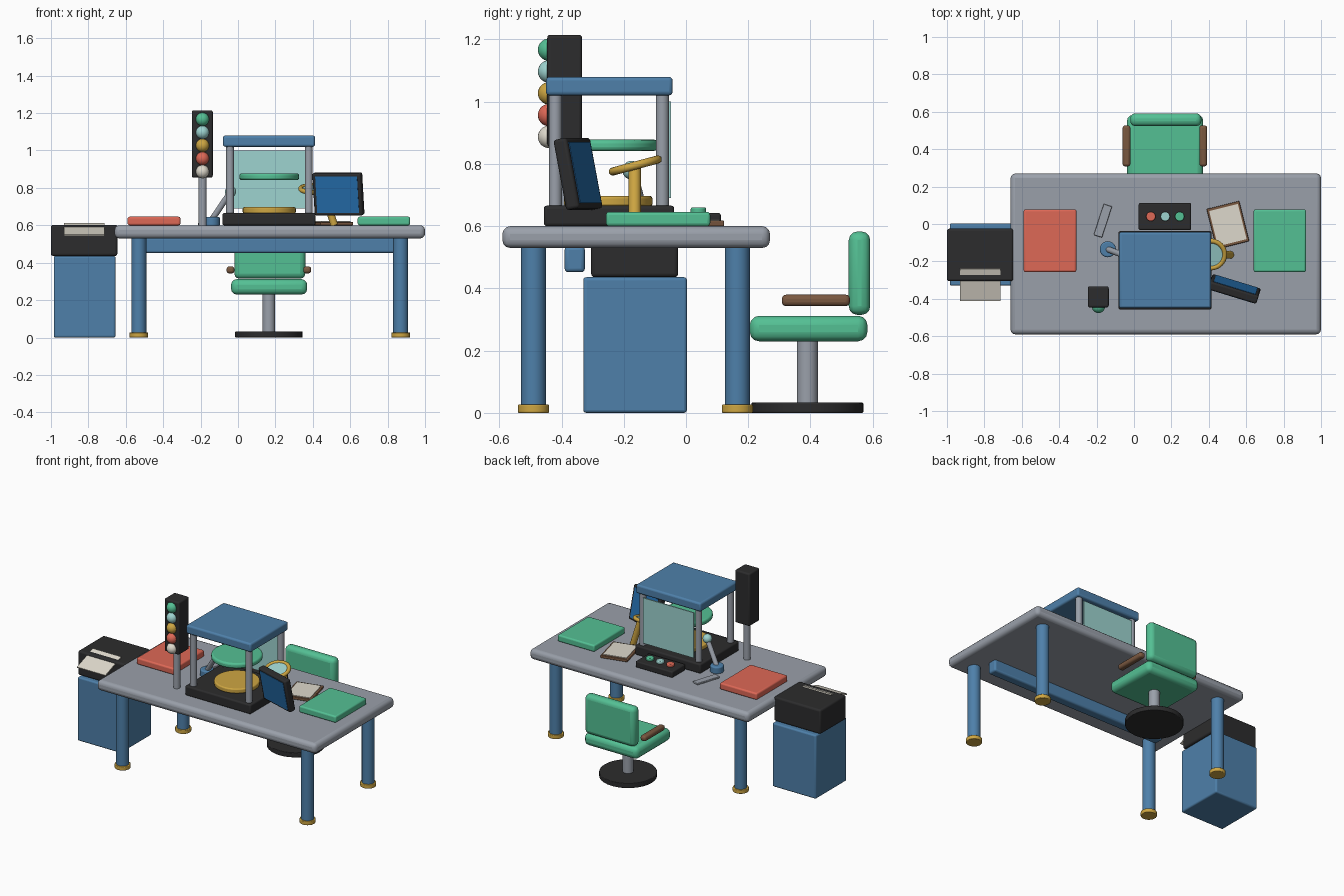
import bpy
from math import radians
from mathutils import Vector

if "Cube" in bpy.data.objects:
    bpy.data.objects.remove(bpy.data.objects["Cube"])


def make_material(name, rgb):
    linear = [(c / 255 / 12.92 if c < 11 else ((c / 255 + 0.055) / 1.055) ** 2.4) for c in rgb]
    m = bpy.data.materials.new(name)
    m.use_nodes = True
    m.diffuse_color = (*linear, 1)
    bsdf = m.node_tree.nodes["Principled BSDF"]
    bsdf.inputs["Base Color"].default_value = (*linear, 1)
    bsdf.inputs["Roughness"].default_value = 0.6
    return m


BLUE = make_material("steel blue", (78, 128, 170))
GREY = make_material("metal grey", (154, 160, 170))
GREEN = make_material("mint green", (84, 192, 148))
RED = make_material("coral red", (222, 104, 86))
GOLD = make_material("brass gold", (206, 166, 66))
BLACK = make_material("charcoal", (44, 44, 45))
CREAM = make_material("paper cream", (222, 217, 204))
GLASS = make_material("pale teal", (158, 212, 208))
BROWN = make_material("wood brown", (122, 88, 64))
SCREEN = make_material("screen blue", (38, 112, 176))


def finish(name, mat, bevel=0, segments=3):
    ob = bpy.context.object
    ob.name = ob.data.name = name
    ob.data.materials.append(mat)
    if bevel:
        mod = ob.modifiers.new("Bevel", "BEVEL")
        mod.width = bevel
        mod.segments = segments
        mod.limit_method = "ANGLE"
    bpy.ops.object.shade_smooth_by_angle(angle=radians(35))
    return ob


def box(name, mat, x, y, z, bevel=0.008, spin=0, tilt=0):
    """Box from (min, max) ranges on each axis, turned about its centre."""
    ranges = (x, y, z)
    centre = [(a + b) / 2 for a, b in ranges]
    bpy.ops.mesh.primitive_cube_add(size=1, location=centre)
    ob = bpy.context.object
    ob.scale = [b - a for a, b in ranges]
    bpy.ops.object.transform_apply(location=False, rotation=False, scale=True)
    ob.rotation_euler = (radians(tilt), 0, radians(spin))
    return finish(name, mat, bevel)


def rod(name, mat, start, end, radius, bevel=0, sides=32):
    """Cylinder running between two points."""
    start, end = Vector(start), Vector(end)
    axis = end - start
    bpy.ops.mesh.primitive_cylinder_add(vertices=sides, radius=radius, depth=axis.length,
                                        location=(start + end) / 2)
    bpy.context.object.rotation_euler = axis.to_track_quat("Z", "Y").to_euler()
    return finish(name, mat, bevel)


def post(name, mat, x, y, low, high, radius, bevel=0):
    return rod(name, mat, (x, y, low), (x, y, high), radius, bevel)


def ball(name, mat, centre, radius):
    bpy.ops.mesh.primitive_uv_sphere_add(segments=24, ring_count=14, radius=radius, location=centre)
    return finish(name, mat)


# Desk
box("desk_top", GREY, (-0.66, 1.0), (-0.59, 0.27), (0.53, 0.6), 0.025)
box("desk_beam", BLUE, (-0.5, 0.84), (-0.39, -0.325), (0.452, 0.535), 0.012)
for x, side in ((-0.53, "right"), (0.87, "left")):
    for y, end in ((-0.49, "front"), (0.165, "back")):
        post(f"{end}_{side}_leg", BLUE, x, y, 0.01, 0.54, 0.04)
        post(f"{end}_{side}_foot", GOLD, x, y, 0, 0.027, 0.05, 0.004)

# Cabinet with printer
box("cabinet", BLUE, (-0.985, -0.655), (-0.33, 0.003), (0, 0.436), 0.01)
box("printer", BLACK, (-1.0, -0.645), (-0.305, -0.025), (0.436, 0.602), 0.012)
box("printer_paper", CREAM, (-0.93, -0.715), (-0.417, -0.235), (0.574, 0.582), 0, tilt=20)

# Chair
CX, CY = 0.165, 0.39
post("chair_base", BLACK, CX, CY, 0, 0.033, 0.18, 0.004)
post("chair_stem", GREY, CX, CY, 0.03, 0.24, 0.034)
box("chair_seat", GREEN, (-0.037, 0.37), (0.205, 0.583), (0.23, 0.312), 0.03)
box("chair_back", GREEN, (-0.02, 0.36), (0.523, 0.592), (0.315, 0.583), 0.028)
for sign, side in ((-1, "right"), (1, "left")):
    mid = CX + sign * 0.205
    box(f"{side}_armrest", BROWN, (mid - 0.021, mid + 0.021), (0.308, 0.527), (0.343, 0.38), 0.014)

# Books
box("red_book", RED, (-0.59, -0.308), (-0.257, 0.078), (0.6, 0.646), 0.01)
box("green_book", GREEN, (0.64, 0.92), (-0.257, 0.078), (0.6, 0.646), 0.01)

# Central booth: base, four posts, roof, glass and two discs
box("booth_base", BLACK, (-0.083, 0.415), (-0.457, -0.038), (0.6, 0.666), 0.01)
for x, side in ((-0.043, "right"), (0.378, "left")):
    for y, end in ((-0.42, "front"), (-0.076, "back")):
        post(f"booth_{end}_{side}_post", GREY, x, y, 0.66, 1.03, 0.021)
box("booth_roof", BLUE, (-0.08, 0.412), (-0.45, -0.043), (1.02, 1.08), 0.012)
box("booth_glass", GLASS, (-0.025, 0.36), (-0.056, -0.048), (0.69, 1.0), 0)
post("gold_disc", GOLD, 0.167, -0.25, 0.664, 0.697, 0.142, 0.008)
post("green_disc", GREEN, 0.167, -0.25, 0.842, 0.878, 0.16, 0.012)

# Button box
box("button_box", BLACK, (0.025, 0.305), (-0.032, 0.112), (0.6, 0.643), 0.008)
for i, mat in enumerate((RED, GLASS, GREEN)):
    post(f"button_{i + 1}", mat, 0.09 + 0.077 * i, 0.04, 0.64, 0.66, 0.025, 0.005)

# Signal tower
post("signal_pole", GREY, -0.19, -0.39, 0.595, 0.87, 0.022)
box("signal_box", BLACK, (-0.247, -0.135), (-0.446, -0.334), (0.855, 1.215), 0.01)
for i, mat in enumerate((CREAM, RED, GOLD, GLASS, GREEN)):
    ball(f"signal_light_{i + 1}", mat, (-0.19, -0.44, 0.887 + 0.07 * i), 0.036)

# Monitor with a screen plate on each side
monitor = box("monitor", BLACK, (0.402, 0.672), (-0.37, -0.324), (0.653, 0.883), 0.01, -17, 11)
for sign, side in ((-1, "front"), (1, "back")):
    mid = -0.347 + sign * 0.022
    plate = box(f"{side}_screen", SCREEN, (0.42, 0.654), (mid - 0.003, mid + 0.003),
                (0.668, 0.868), 0, -17, 11)
    turn = monitor.rotation_euler.to_matrix()
    plate.location = monitor.location + turn @ Vector((0, sign * 0.022, 0))

# Magnifier
bpy.ops.mesh.primitive_torus_add(major_radius=0.075, minor_radius=0.013, major_segments=40,
                                 minor_segments=12, location=(0.41, -0.163, 0.795),
                                 rotation=(radians(15), 0, 0))
finish("magnifier_ring", GOLD)
lens = post("magnifier_lens", GLASS, 0.41, -0.163, 0.792, 0.8, 0.072)
lens.rotation_euler = (radians(15), 0, 0)
rod("magnifier_handle", GOLD, (0.515, -0.165, 0.6), (0.455, -0.165, 0.79), 0.02)

# Small lamp
post("lamp_base", BLUE, -0.14, -0.135, 0.595, 0.645, 0.043, 0.008)
rod("lamp_arm", GREY, (-0.14, -0.135, 0.63), (-0.035, -0.175, 0.785), 0.016)
ball("lamp_head", GLASS, (-0.04, -0.175, 0.78), 0.03)

# Clipboard and ruler
box("clipboard", BROWN, (0.412, 0.592), (-0.117, 0.105), (0.6, 0.618), 0.004, 14)
box("clipboard_sheet", CREAM, (0.423, 0.581), (-0.103, 0.091), (0.615, 0.622), 0, 14)
box("ruler", GREY, (-0.19, -0.143), (-0.07, 0.105), (0.6, 0.613), 0.004, -18)
